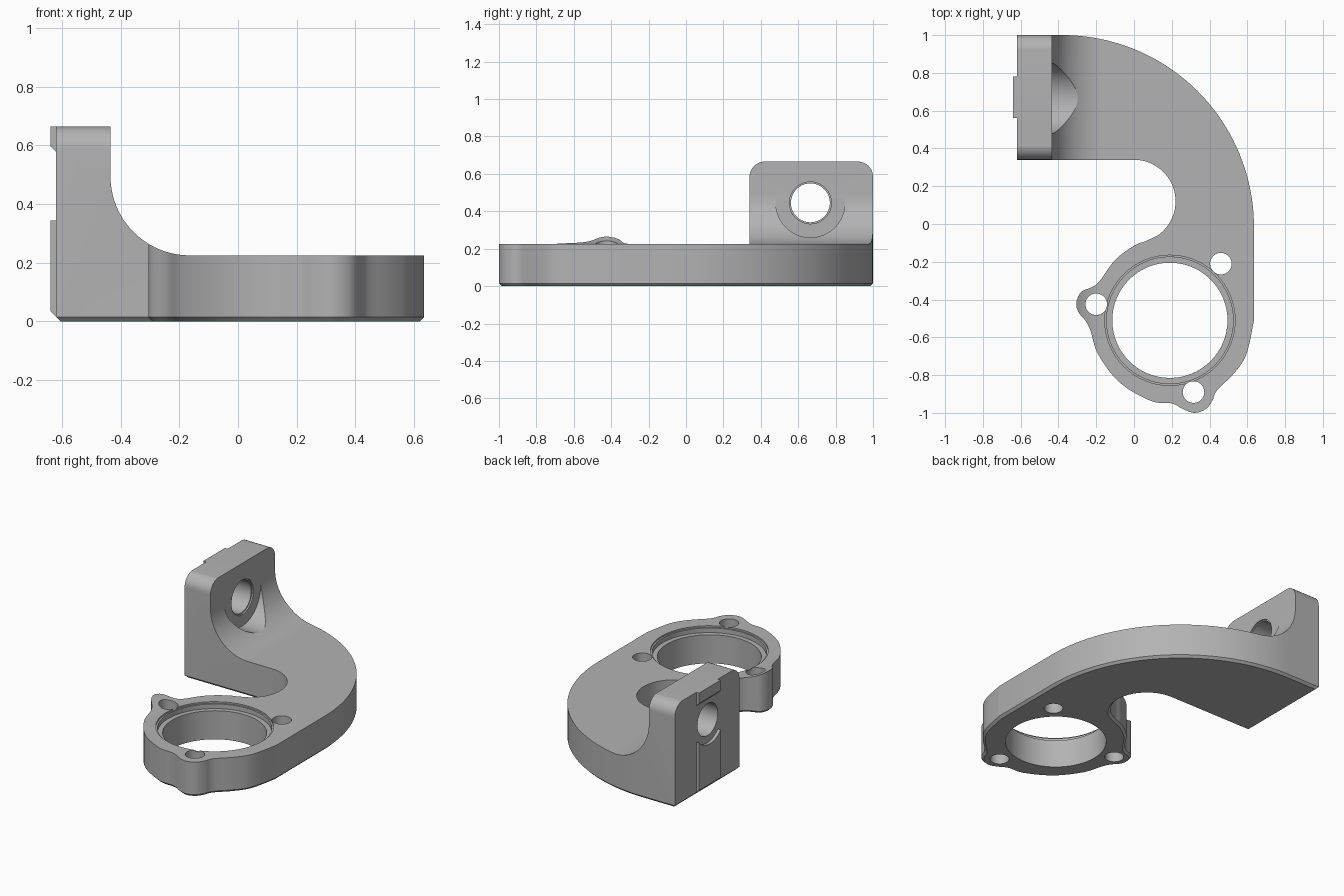
import bpy, bmesh
from math import sin, cos, radians
from mathutils import Vector

if "Cube" in bpy.data.objects:
    bpy.data.objects.remove(bpy.data.objects["Cube"])

metal = bpy.data.materials.new("grey metal")
metal.use_nodes = True
grey = (0.45, 0.45, 0.45, 1)
metal.diffuse_color = grey
metal.node_tree.nodes["Principled BSDF"].inputs["Base Color"].default_value = grey

PLACE = {"x": lambda u, v, w: (w, u, v),
         "y": lambda u, v, w: (u, w, v),
         "z": lambda u, v, w: (u, v, w)}


def arc(cx, cy, r, start, end, steps):
    angles = [radians(start + (end - start) * i / steps) for i in range(steps + 1)]
    return [(cx + r * cos(a), cy + r * sin(a)) for a in angles]


def spline(points, steps=5):
    """Smooth curve through the points."""
    p = [Vector(q) for q in [points[0], *points, points[-1]]]
    out = []
    for a, b, c, d in zip(p, p[1:], p[2:], p[3:]):
        for i in range(steps):
            t = i / steps
            out.append(tuple(b + (c - a) * t / 2 + (a * 2 - b * 5 + c * 4 - d) * t * t / 2
                             + (b * 3 - a - c * 3 + d) * t ** 3 / 2))
    return out + [points[-1]]


def prism(name, outline, axis, low, high, chamfer=0):
    """Closed outline extruded along an axis, optionally chamfered at the low end."""
    bm = bmesh.new()
    ends = [[bm.verts.new(PLACE[axis](u, v, w)) for u, v in outline] for w in (low, high)]
    base = bm.faces.new(ends[0])
    bm.faces.new(ends[1][::-1])
    n = len(outline)
    for i in range(n):
        j = (i + 1) % n
        bm.faces.new((ends[0][i], ends[1][i], ends[1][j], ends[0][j]))
    bmesh.ops.recalc_face_normals(bm, faces=bm.faces)
    if chamfer:
        bmesh.ops.bevel(bm, geom=list(base.edges), offset=chamfer,
                        segments=1, affect='EDGES')
    mesh = bpy.data.meshes.new(name)
    bm.to_mesh(mesh)
    bm.free()
    mesh.materials.append(metal)
    obj = bpy.data.objects.new(name, mesh)
    bpy.context.collection.objects.link(obj)
    return obj


def combine(obj, tool, operation='DIFFERENCE'):
    mod = obj.modifiers.new("shape", 'BOOLEAN')
    mod.operation, mod.object, mod.solver = operation, tool, 'EXACT'
    bpy.context.view_layer.objects.active = obj
    bpy.ops.object.modifier_apply(modifier=mod.name)
    bpy.data.objects.remove(tool)


def drill(obj, axis, u, v, radius, low, high):
    circle = arc(u, v, radius, 0, 360, 64)[:-1]
    combine(obj, prism("drill", circle, axis, low, high))


# Curved arm ending in a ring with two lugs
ring_edge = spline([
    (0.635, -0.51), (0.595, -0.69), (0.53, -0.79), (0.44, -0.88), (0.415, -0.935),
    (0.38, -0.98), (0.32, -1.0), (0.26, -0.98), (0.2, -0.95), (0.09, -0.937),
    (-0.075, -0.84), (-0.19, -0.69), (-0.23, -0.565), (-0.255, -0.515),
    (-0.295, -0.465), (-0.305, -0.415), (-0.28, -0.36), (-0.22, -0.333),
    (-0.18, -0.3), (-0.1, -0.19), (0, -0.115), (0.06, -0.092)])
plan = [(-0.62, 1.0), *arc(-0.38, -0.015, 1.015, 90, 0, 40), *ring_edge,
        *arc(0, 0.12, 0.22, -55, 90, 28), (-0.62, 0.34)]
bracket = prism("bracket", plan, "z", 0, 0.8, chamfer=0.015)

# Side profile: flat arm, concave fillet and upright wall
side = [(-0.7, -0.1), (0.8, -0.1), (0.8, 0.225),
        *arc(-0.165, 0.495, 0.27, 270, 180, 24), (-0.435, 0.665), (-0.7, 0.665)]
combine(bracket, prism("side_profile", side, "y", -1.2, 1.2), 'INTERSECT')

# Rounded top corners of the wall
wall = [(-1.2, -0.2), (1.1, -0.2), (1.02, 0.5), *arc(0.92, 0.585, 0.08, 0, 90, 12),
        *arc(0.42, 0.585, 0.08, 90, 180, 12), (0.3, 0.4), (-1.2, 0.4)]
wall = [(u, v + 0.0005 if v > 0.664 else v) for u, v in wall]
combine(bracket, prism("wall_profile", wall, "x", -0.9, 0.9), 'INTERSECT')

# Ring bore with stepped seat
drill(bracket, "z", 0.19, -0.51, 0.305, -0.1, 0.4)
drill(bracket, "z", 0.19, -0.51, 0.335, 0.185, 0.4)
drill(bracket, "z", 0.19, -0.51, 0.345, 0.215, 0.4)

# Bolt holes around the ring
for x, y in ((-0.2, -0.425), (0.46, -0.21), (0.315, -0.89)):
    drill(bracket, "z", x, y, 0.057, -0.1, 0.4)

# Cross bore in the wall, with its seat cut into the fillet
drill(bracket, "x", 0.665, 0.445, 0.185, -0.434, 0.1)
drill(bracket, "x", 0.665, 0.445, 0.104, -0.8, 0.1)
drill(bracket, "x", 0.665, 0.445, 0.112, -0.444, 0.1)

# Raised keys on the outer face of the wall
lower = [(-0.64, 0.035), (-0.605, 0), (-0.605, 0.36), (-0.64, 0.36)]
lower_key = prism("lower_key", lower, "y", 0.56, 0.78)
drill(lower_key, "x", 0.67, 0.445, 0.15, -0.8, 0.1)
upper = [(-0.61, 0.567), (-0.64, 0.597), (-0.64, 0.665), (-0.61, 0.665)]
upper_key = prism("upper_key", upper, "y", 0.56, 0.78)

for obj in (bracket, lower_key, upper_key):
    bpy.ops.object.select_all(action='DESELECT')
    obj.select_set(True)
    bpy.context.view_layer.objects.active = obj
    bpy.ops.object.shade_smooth_by_angle(angle=radians(25))
